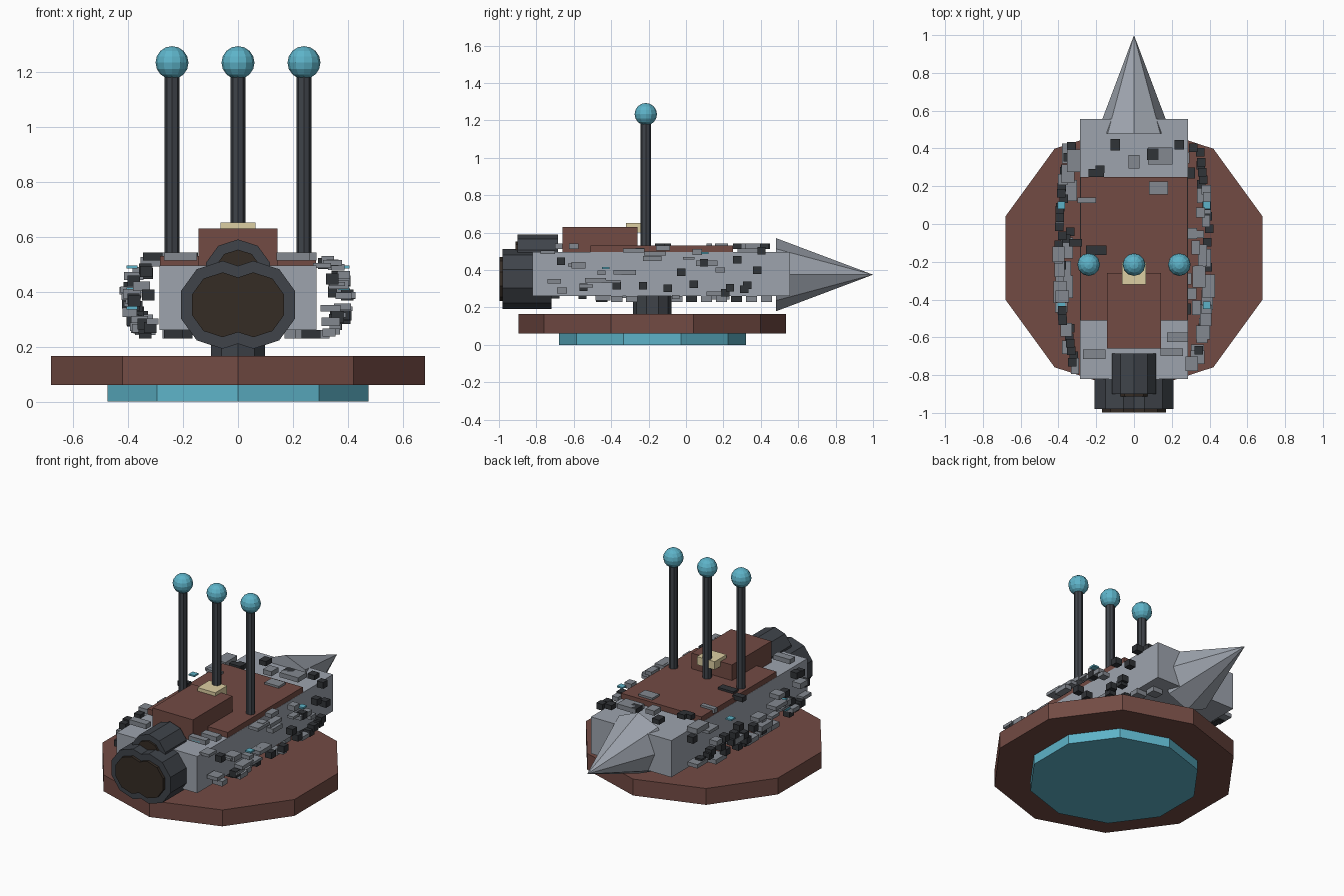
import bpy, math, random
from mathutils import Vector

if "Cube" in bpy.data.objects:
    bpy.data.objects.remove(bpy.data.objects["Cube"])

random.seed(7)


def mat(name, r, g, b):
    m = bpy.data.materials.new(name)
    m.diffuse_color = (r, g, b, 1)
    m.use_nodes = True
    m.node_tree.nodes["Principled BSDF"].inputs["Base Color"].default_value = m.diffuse_color
    return m


BROWN = mat("rust_brown", 0.17, 0.07, 0.057)
TEAL = mat("teal", 0.11, 0.45, 0.58)
HULL = mat("hull_grey", 0.34, 0.37, 0.42)
GREY = mat("panel_grey", 0.23, 0.25, 0.28)
DARK = mat("dark_metal", 0.05, 0.057, 0.068)
BLACK = mat("black_metal", 0.03, 0.033, 0.038)
GLOW = mat("burnt_nozzle", 0.035, 0.025, 0.018)
CREAM = mat("cream", 0.72, 0.62, 0.36)


def finish(name, m):
    ob = bpy.context.object
    ob.name = name
    ob.data.materials.append(m)
    return ob


def box(name, c, s, m):
    bpy.ops.mesh.primitive_cube_add(size=1, location=c)
    ob = finish(name, m)
    ob.scale = s
    return ob


def box_to(name, lo, hi, m):
    lo, hi = Vector(lo), Vector(hi)
    return box(name, (lo + hi) / 2, hi - lo, m)


def disc(name, x, y, z0, z1, r, n, m):
    bpy.ops.mesh.primitive_cylinder_add(vertices=n, radius=r, depth=z1 - z0,
                                        location=(x, y, (z0 + z1) / 2))
    return finish(name, m)


def barrel(name, x, z, y0, y1, r, m, r2=None, n=10):
    # cylinder or cone lying along y, r at y0 and r2 at y1
    bpy.ops.mesh.primitive_cone_add(vertices=n, radius1=r, radius2=r if r2 is None else r2,
                                    depth=y1 - y0, location=(x, (y0 + y1) / 2, z),
                                    rotation=(-math.pi / 2, 0, 0))
    return finish(name, m)


# hover base and pedestal
disc("base_glow", 0, -0.18, 0, 0.06, 0.5, 10, TEAL)
disc("base_disc", 0, -0.18, 0.06, 0.165, 0.715, 10, BROWN)
disc("pedestal", 0, -0.18, 0.165, 0.27, 0.103, 10, DARK)

# hull, nose and deck
box_to("hull", (-0.285, -0.82, 0.26), (0.285, 0.555, 0.495), HULL)
barrel("nose_cone", 0, 0.375, 0.48, 1.0, 0.196, HULL, 0, 8)
box_to("deck", (-0.284, -0.51, 0.47), (0.284, 0.25, 0.53), BROWN)
box_to("cabin", (-0.143, -0.66, 0.49), (0.143, -0.26, 0.63), BROWN)
box_to("cabin_hatch", (-0.063, -0.32, 0.6), (0.063, -0.2, 0.652), CREAM)

# engines: two overlapping large ones, one small above
for x, z, y0, y1, r, g, back in ((-0.056, 0.352, -0.98, -0.72, 0.16, 0.118, 0.018),
                                 (0.056, 0.352, -0.98, -0.72, 0.16, 0.118, 0.018),
                                 (0, 0.468, -0.9, -0.685, 0.122, 0.085, 0.012)):
    barrel("engine", x, z, y0, y1, r, DARK)
    barrel("engine_nozzle", x, z, y0 - back, y0 + 0.02, g, GLOW)

# masts with round tips
for x in (-0.24, 0, 0.24):
    disc("mast", x, -0.215, 0.49, 1.2, 0.027, 8, DARK)
    bpy.ops.mesh.primitive_uv_sphere_add(segments=12, ring_count=8, radius=0.06,
                                         location=(x, -0.215, 1.233))
    finish("mast_tip", TEAL)

# panels on the top surface: x, y, width, length, dark
TOP = ((-0.2, 0.27, .08, .04, 1), (-0.1, 0.42, .05, .06, 1), (-0.18, 0.29, .05, .04, 1),
       (0.1, 0.37, .06, .06, 1), (0.14, 0.36, .13, .09, 0), (0, 0.33, .06, .07, 0),
       (0.24, 0.42, .05, .05, 1), (0.13, 0.19, .10, .07, 0), (-0.25, 0.125, .10, .03, 0),
       (-0.2, -0.14, .11, .05, 1), (-0.31, -0.1, .07, .04, 1), (-0.21, -0.69, .12, .05, 0),
       (0.23, -0.6, .11, .05, 0), (0.2, -0.68, .12, .04, 0))
for x, y, w, l, d in TOP:
    box("top_panel", (x, y, 0.528), (w, l, 0.03), BLACK if d else GREY)
for x in (-0.2, 0.19):
    box("top_light", (x, -0.69, 0.522), (0.06, 0.02, 0.008), TEAL)

# bulging rows of loose panels along both flanks
for side in (-1, 1):
    n = 46 if side < 0 else 38
    for i in range(n):
        y = -0.76 + 1.18 * (i + random.random()) / n
        z = random.uniform(0.25, 0.52)
        edge = abs(z - 0.38) / 0.14
        x = side * (0.27 + 0.13 * math.sqrt(max(0, 1 - ((y + 0.14) / 0.66) ** 2))
                    * (1 - 0.6 * edge ** 3))
        if random.random() < 0.35:
            box("flank_block", (x, y, z), (0.045, 0.045, 0.04), BLACK)
        else:
            box("flank_panel", (x, y, z),
                (random.uniform(.04, .075), random.uniform(.04, .12), random.uniform(.015, .035)), GREY)
    for y, z in ((-0.46, 0.34), (0.1, 0.49), (-0.43, 0.41)):
        box("flank_light", (side * 0.385, y, z), (0.04, 0.04, 0.01), TEAL)

# panels hanging below the hull
for i in range(12):
    x = random.choice((-1, 1)) * random.uniform(0.2, 0.3)
    box("belly_panel", (x, -0.45 + i * 0.08, 0.245), (0.07, 0.06, 0.03), BLACK if i % 3 == 0 else GREY)
